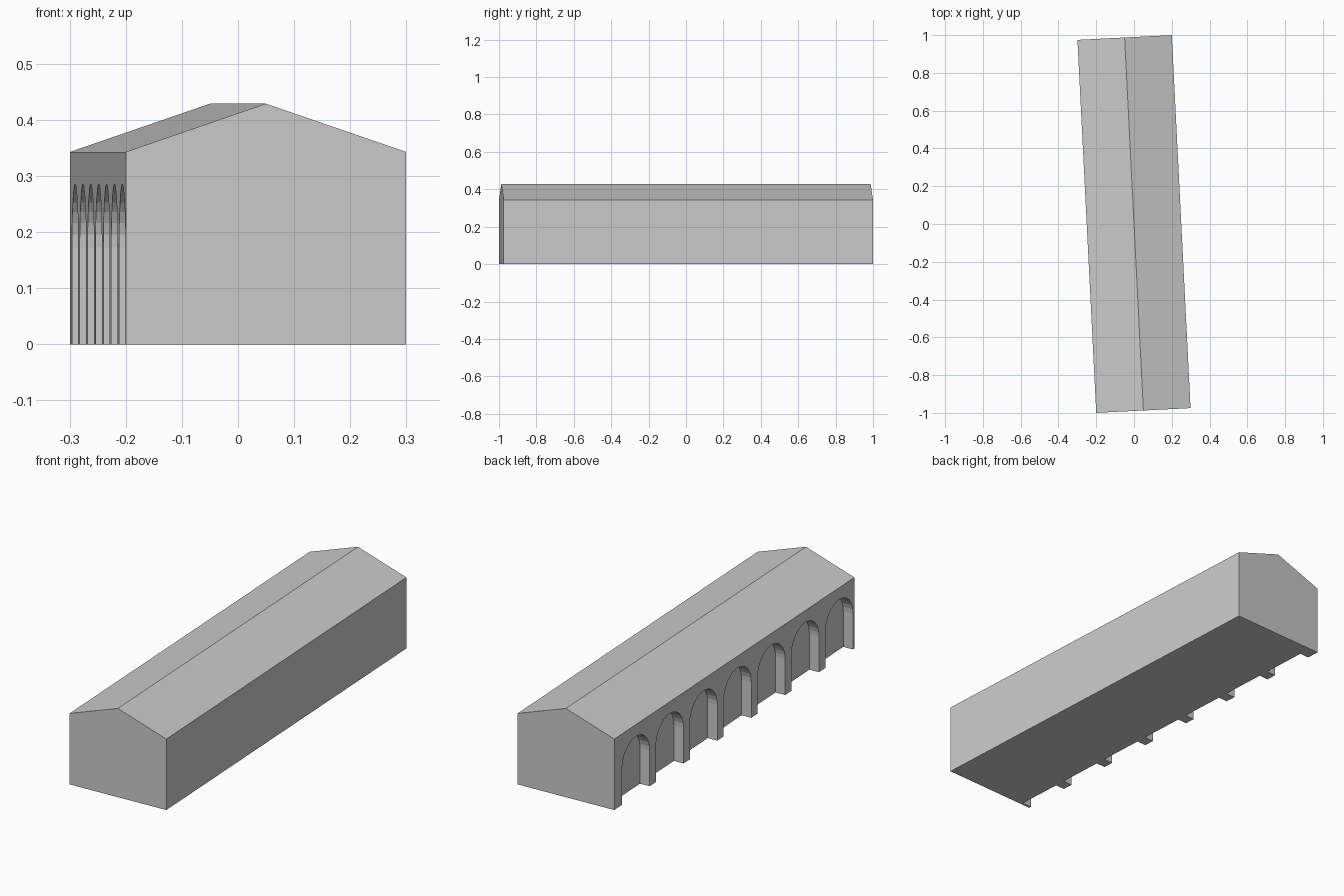
import bpy, bmesh
from math import pi, sin, cos, radians

if "Cube" in bpy.data.objects:
    bpy.data.objects.remove(bpy.data.objects["Cube"])

HALF_W, HALF_L = 0.25, 0.9885
EAVE, RIDGE = 0.343, 0.429
ARCH_R, SPRING, DEPTH = 0.1135, 0.1725, 0.05
BAYS, PERIOD, FIRST_Y = 7, 0.279, -0.863
TURN = radians(2.88)


def add_prism(bm, points, offset):
    """Extrude a closed profile of 3D points along offset."""
    face = bm.faces.new([bm.verts.new(p) for p in points])
    ext = bmesh.ops.extrude_face_region(bm, geom=[face])
    verts = [g for g in ext["geom"] if isinstance(g, bmesh.types.BMVert)]
    bmesh.ops.translate(bm, verts=verts, vec=offset)


def finish(bm, name):
    bmesh.ops.recalc_face_normals(bm, faces=bm.faces)
    mesh = bpy.data.meshes.new(name)
    bm.to_mesh(mesh)
    bm.free()
    obj = bpy.data.objects.new(name, mesh)
    bpy.context.collection.objects.link(obj)
    obj.rotation_euler.z = TURN
    return obj


# Gabled hall: end profile extruded along its length
bm = bmesh.new()
gable = [(-HALF_W, 0), (HALF_W, 0), (HALF_W, EAVE), (0, RIDGE), (-HALF_W, EAVE)]
add_prism(bm, [(x, -HALF_L, z) for x, z in gable], (0, 2 * HALF_L, 0))
hall = finish(bm, "gabled_hall")

# Row of round-headed niches cut into the left wall
bm = bmesh.new()
for i in range(BAYS):
    yc = FIRST_Y + i * PERIOD
    arch = [(yc - ARCH_R, -0.1), (yc + ARCH_R, -0.1)]
    arch += [(yc + ARCH_R * cos(pi * k / 16), SPRING + ARCH_R * sin(pi * k / 16))
             for k in range(17)]
    add_prism(bm, [(-HALF_W - 0.1, y, z) for y, z in arch], (0.1 + DEPTH, 0, 0))
cutter = finish(bm, "niche_cutter")
cutter.hide_render = True

mod = hall.modifiers.new("niches", 'BOOLEAN')
mod.operation = 'DIFFERENCE'
mod.solver = 'EXACT'
mod.object = cutter
bpy.context.view_layer.objects.active = hall
bpy.ops.object.modifier_apply(modifier=mod.name)
bpy.data.objects.remove(cutter, do_unlink=True)
